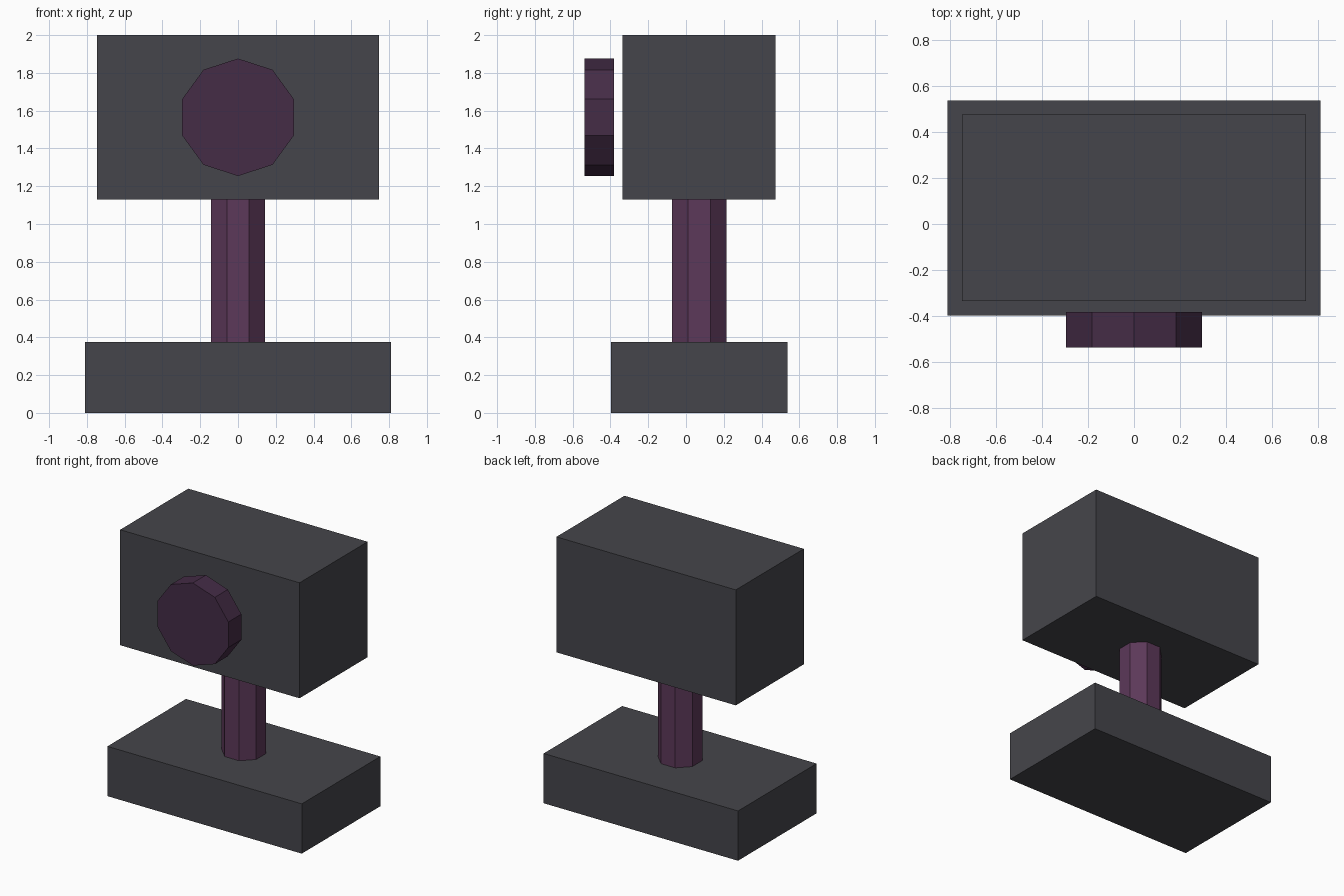
import bpy
from math import radians

if "Cube" in bpy.data.objects:
    bpy.data.objects.remove(bpy.data.objects["Cube"])

MID_Y = 0.07  # shared centre line of base, post and head


def material(name, rgb):
    mat = bpy.data.materials.new(name)
    mat.diffuse_color = (*rgb, 1)
    mat.use_nodes = True
    mat.node_tree.nodes["Principled BSDF"].inputs["Base Color"].default_value = mat.diffuse_color
    return mat


def finish(name, mat):
    obj = bpy.context.object
    obj.name = name
    obj.data.materials.append(mat)
    bpy.ops.object.transform_apply(location=False, rotation=True, scale=True)


def box(name, width, depth, z0, z1, mat):
    bpy.ops.mesh.primitive_cube_add(size=1, location=(0, MID_Y, (z0 + z1) / 2))
    bpy.context.object.scale = (width, depth, z1 - z0)
    finish(name, mat)


def prism(name, sides, radius, length, location, rotation, mat):
    bpy.ops.mesh.primitive_cylinder_add(vertices=sides, radius=radius, depth=length,
                                        location=location, rotation=rotation)
    finish(name, mat)


charcoal = material("charcoal", (0.06, 0.06, 0.07))
plum = material("plum", (0.107, 0.04, 0.10))
dark_plum = material("dark_plum", (0.058, 0.025, 0.061))

# Base slab and head block
box("base", 1.62, 0.935, 0, 0.375, charcoal)
box("head", 1.495, 0.81, 1.13, 2.0, charcoal)

# Octagonal post, flat side to the front
prism("post", 8, 0.155, 0.755, (0, MID_Y, 0.7525), (0, 0, radians(22.5)), plum)

# Ten-sided disc floating just in front of the head, corner upward
prism("front_disc", 10, 0.311, 0.155, (0, -0.46, 1.565), (radians(90), 0, 0), dark_plum)
